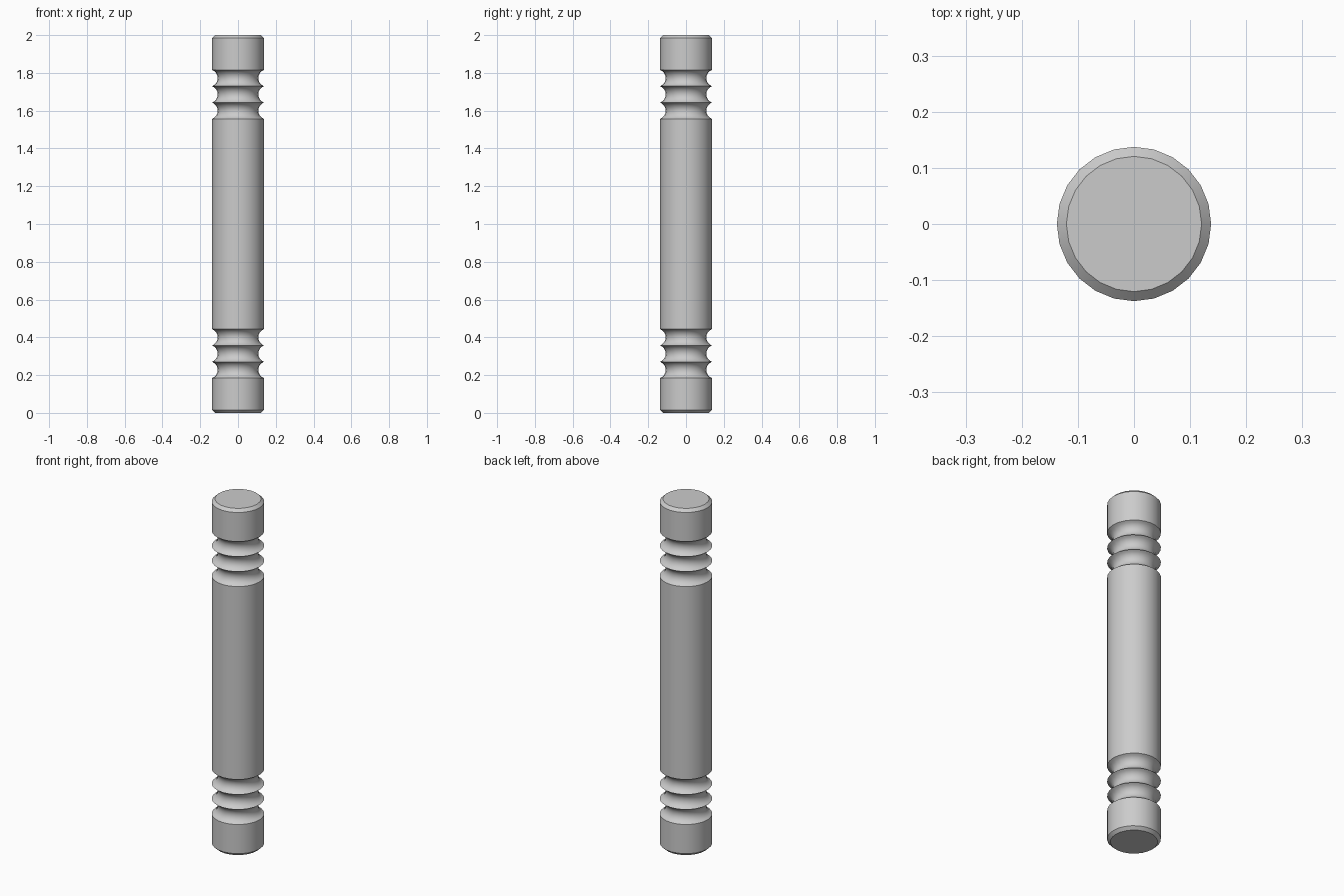
import bpy, bmesh, math

if "Cube" in bpy.data.objects:
    bpy.data.objects.remove(bpy.data.objects["Cube"])

SIDES = 24
R, R_CAP = 0.1375, 0.1205      # shaft radius, flat end radius
BEVEL = 0.016                  # height of the end chamfer
G0, PITCH, DEPTH = 0.184, 0.0865, 0.03   # groove start, spacing, depth
STEPS = 8


def half_profile():
    """Lower half outline (radius, z): chamfer, collar, three scooped grooves."""
    pts = [(R_CAP, 0), (R, BEVEL), (R, G0)]
    half = PITCH / 2
    arc_r = (half ** 2 + DEPTH ** 2) / (2 * DEPTH)
    for g in range(3):
        mid = G0 + (g + 0.5) * PITCH
        a_max = math.asin(half / arc_r)
        for i in range(1, STEPS + 1):
            a = -a_max + 2 * a_max * i / STEPS
            pts.append((R + arc_r - DEPTH - arc_r * math.cos(a), mid + arc_r * math.sin(a)))
    # circle centre lies outside the shaft, so the arc bulges inward
    fixed = pts[:3]
    for r, z in pts[3:]:
        g_mid = G0 + (min(int((z - G0 - 1e-6) / PITCH), 2) + 0.5) * PITCH
        fixed.append((R - DEPTH + arc_r - math.sqrt(max(arc_r ** 2 - (z - g_mid) ** 2, 0)), z))
    return fixed


# Full outline: mirror the lower half about mid height
lower = half_profile()
outline = lower + [(r, 2 - z) for r, z in reversed(lower)]

# Turned post
bm = bmesh.new()
rings = []
for r, z in outline:
    rings.append([bm.verts.new((r * math.cos(2 * math.pi * k / SIDES),
                                r * math.sin(2 * math.pi * k / SIDES), z))
                  for k in range(SIDES)])
for a, b in zip(rings, rings[1:]):
    for k in range(SIDES):
        n = (k + 1) % SIDES
        bm.faces.new((a[k], a[n], b[n], b[k]))
bm.faces.new(list(reversed(rings[0])))
bm.faces.new(rings[-1])
bmesh.ops.recalc_face_normals(bm, faces=bm.faces)

mesh = bpy.data.meshes.new("turned_post")
bm.to_mesh(mesh)
bm.free()
post = bpy.data.objects.new("turned_post", mesh)
bpy.context.collection.objects.link(post)
bpy.context.view_layer.objects.active = post
post.select_set(True)
bpy.ops.object.shade_smooth_by_angle(angle=math.radians(30))
